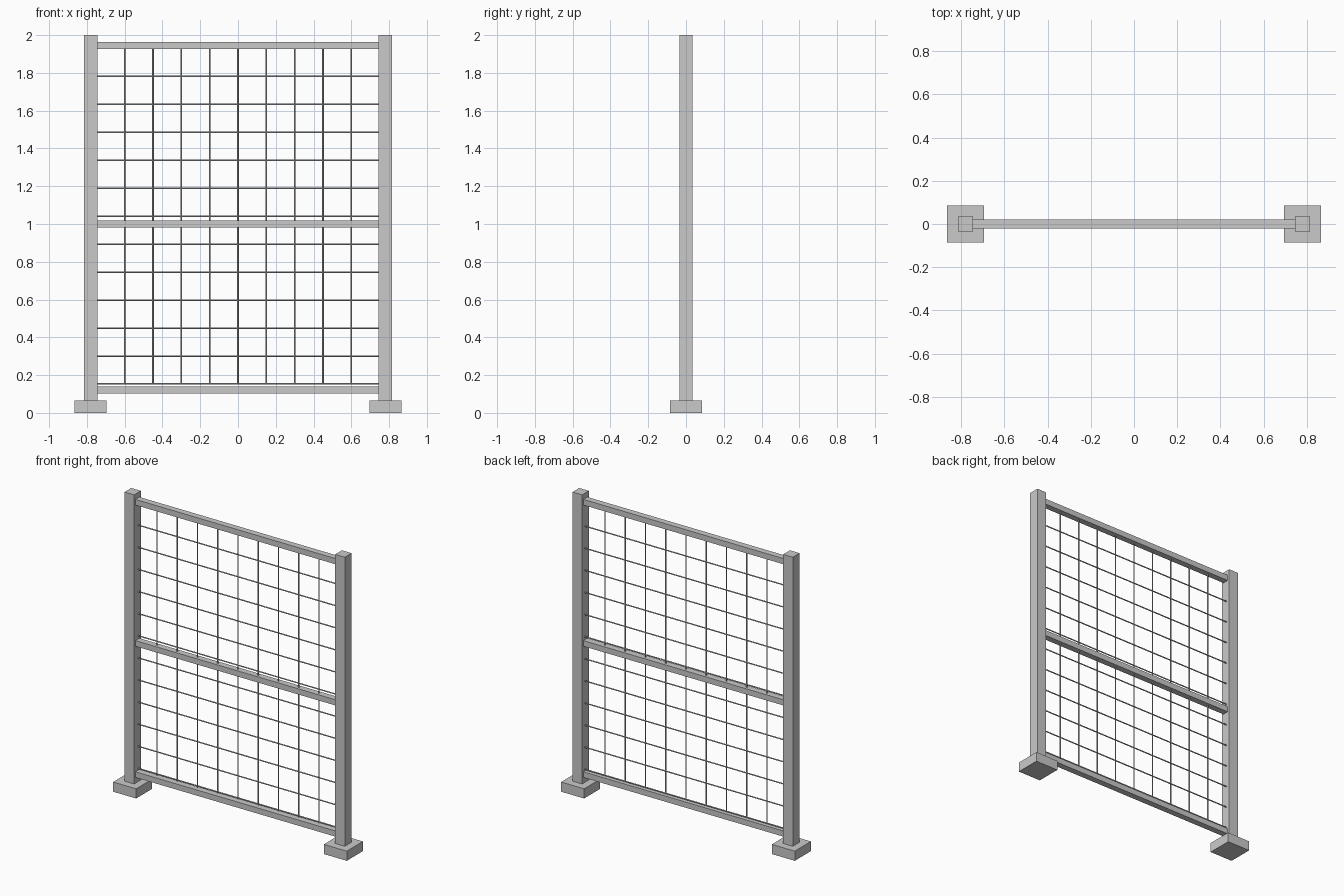
import bpy
import math

cube = bpy.data.objects.get("Cube")
if cube:
    bpy.data.objects.remove(cube, do_unlink=True)

steel = bpy.data.materials.new("steel_grey")
steel.use_nodes = True
GREY = (0.59, 0.59, 0.59, 1)
steel.diffuse_color = GREY
steel.node_tree.nodes["Principled BSDF"].inputs["Base Color"].default_value = GREY


def box(name, centre, size):
    bpy.ops.mesh.primitive_cube_add(size=1, location=centre)
    ob = bpy.context.object
    ob.name = name
    ob.scale = size
    bpy.ops.object.transform_apply(location=False, rotation=False, scale=True)
    ob.data.materials.append(steel)


def wire(name, centre, length, tilt):
    bpy.ops.mesh.primitive_cylinder_add(vertices=8, radius=WIRE_R, depth=length,
                                        location=centre, rotation=(0, tilt, 0))
    ob = bpy.context.object
    ob.name = name
    ob.data.materials.append(steel)
    bpy.ops.object.shade_smooth_by_angle(angle=math.radians(50))


POST_X = 0.78
POST_W = 0.071
FOOT_H = 0.065
WIRE_R = 0.004
SPAN = 2 * POST_X - POST_W

# Posts on square feet
for side, sx in (("right", -1), ("left", 1)):
    box(f"{side}_post", (sx * POST_X, 0, (2 + FOOT_H) / 2), (POST_W, POST_W, 2 - FOOT_H))
    box(f"{side}_foot", (sx * POST_X, 0, FOOT_H / 2), (0.17, 0.17, FOOT_H))

# Horizontal rails
rails = {"bottom": 0.122, "middle": 1.0, "top": 1.945}
for name, z in rails.items():
    box(f"{name}_rail", (0, 0, z), (SPAN, 0.042, 0.038))

# Wire mesh: the horizontal wires lie against the back of the vertical ones
low, high = 0.15, rails["top"]
for i in range(-4, 5):
    wire("vertical_wire", (i * 0.15, 0, (low + high) / 2), high - low, 0)
for i in range(12):
    wire("horizontal_wire", (0, 2 * WIRE_R, 0.153 + i * 0.148), SPAN, math.pi / 2)
